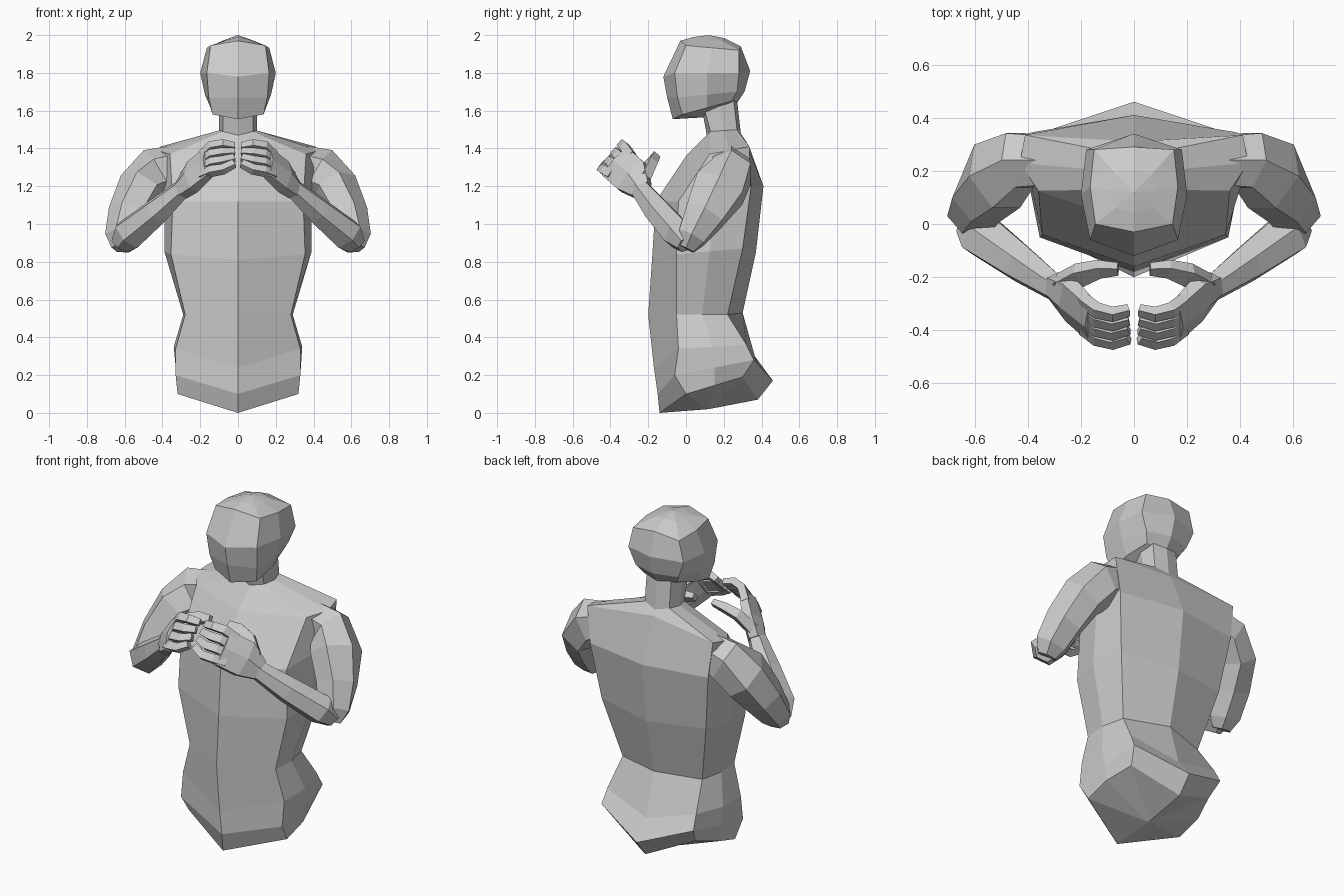
import bpy
import bmesh
import math
from mathutils import Vector

default_cube = bpy.data.objects.get("Cube")
if default_cube:
    bpy.data.objects.remove(default_cube, do_unlink=True)

# One plain clay grey for the whole figure
clay = bpy.data.materials.new("clay_grey")
clay.use_nodes = True
grey = (.6, .6, .6, 1)
clay.diffuse_color = grey
clay.node_tree.nodes["Principled BSDF"].inputs["Base Color"].default_value = grey


def loft(name, rings, start_tip=None, end_tip=None):
    """Skin a stack of equal rings and close both ends, flat or to a tip."""
    bm = bmesh.new()
    loops = [[bm.verts.new(point) for point in ring] for ring in rings]
    count = len(loops[0])
    for lower, upper in zip(loops, loops[1:]):
        for i in range(count):
            j = (i + 1) % count
            bm.faces.new((lower[i], lower[j], upper[j], upper[i]))
    for loop, tip in ((loops[0], start_tip), (loops[-1], end_tip)):
        if tip is None:
            bm.faces.new(loop)
        else:
            centre = bm.verts.new(tip)
            for i in range(count):
                bm.faces.new((loop[i], loop[(i + 1) % count], centre))
    bmesh.ops.recalc_face_normals(bm, faces=bm.faces)
    mesh = bpy.data.meshes.new(name)
    bm.to_mesh(mesh)
    bm.free()
    mesh.materials.append(clay)
    part = bpy.data.objects.new(name, mesh)
    bpy.context.collection.objects.link(part)
    return part


def body_ring(front, front_corner, side_width, back_corner, back):
    """Symmetric eight-point ring; the side point sits between the corners."""
    corner_a, corner_b = Vector(front_corner), Vector(back_corner)
    side = (corner_a + corner_b) / 2
    side.x = side_width
    half = [corner_a, side, corner_b]
    mirrored = [Vector((-p.x, p.y, p.z)) for p in reversed(half)]
    return [Vector((0, *front)), *half, Vector((0, *back)), *mirrored]


def limb(name, path, radii, sides, width_axis):
    """Tube along a path with a wide and a thin radius at every point."""
    points = [Vector(p) for p in path]
    rings = []
    for i, point in enumerate(points):
        ahead = points[min(i + 1, len(points) - 1)]
        behind = points[max(i - 1, 0)]
        tangent = (ahead - behind).normalized()
        thin = tangent.cross(Vector(width_axis)).normalized()
        wide = thin.cross(tangent)
        wide_radius, thin_radius = radii[i]
        ring = []
        for k in range(sides):
            angle = math.tau * (k + .5) / sides
            ring.append(point + wide * wide_radius * math.cos(angle)
                        + thin * thin_radius * math.sin(angle))
        rings.append(ring)
    return loft(name, rings)


# Torso, from the hips up to the base of the neck
torso_rings = [
    body_ring((-.14, 0), (.32, 0, .1), .32, (.27, .3, .19), (.38, .07)),
    body_ring((-.15, .1), (.33, -.06, .2), .33, (.3, .36, .28), (.46, .17)),
    body_ring((-.17, .24), (.33, -.04, .34), .34, (.29, .32, .36), (.37, .28)),
    body_ring((-.2, .52), (.28, -.05, .52), .29, (.26, .22, .52), (.3, .53)),
    body_ring((-.18, .81), (.355, -.05, .84), .39, (.34, .3, .87), (.37, .85)),
    body_ring((-.16, 1.12), (.345, -.04, 1.12), .39, (.385, .345, 1.2), (.41, 1.2)),
    body_ring((0, 1.36), (.36, .125, 1.37), .43, (.41, .335, 1.41), (.31, 1.45)),
    body_ring((.11, 1.47), (.08, .13, 1.49), .1, (.08, .27, 1.5), (.29, 1.48)),
]
loft("torso", torso_rings, (0, .12, .02), (0, .2, 1.5))

# Neck
neck_top = body_ring((.09, 1.58), (.08, .1, 1.6), .1, (.08, .25, 1.68), (.27, 1.66))
loft("neck", [torso_rings[-1], neck_top])

# Head, from the jaw to the crown
head_rings = [
    body_ring((-.07, 1.555), (.135, -.02, 1.58), .145, (.11, .24, 1.65), (.27, 1.64)),
    body_ring((-.1, 1.67), (.155, -.045, 1.67), .175, (.14, .27, 1.7), (.31, 1.7)),
    body_ring((-.12, 1.78), (.165, -.06, 1.8), .2, (.18, .28, 1.8), (.34, 1.81)),
    body_ring((-.03, 1.97), (.145, 0, 1.945), .165, (.15, .28, 1.92), (.29, 1.94)),
    body_ring((.04, 1.99), (.07, .06, 1.972), .08, (.07, .19, 1.97), (.2, 1.985)),
]
loft("head", head_rings, (0, .1, 1.565), (0, .12, 2))

# Arm parts are given for the left side and mirrored to the right
upper_arm = [(.26, .24, 1.34), (.43, .24, 1.275), (.515, .18, 1.19),
             (.575, .1, 1.05), (.605, .03, .93), (.61, 0, .87)]
upper_arm_radii = [(.1, .09), (.12, .135), (.155, .125), (.12, .115), (.085, .1), (.05, .06)]
forearm = [(.62, 0, .89), (.575, -.04, .945), (.425, -.15, 1.07), (.29, -.245, 1.19)]
forearm_radii = [(.05, .06), (.085, .095), (.075, .075), (.055, .05)]
palm = [(.3, -.235, 1.18), (.24, -.285, 1.25), (.155, -.37, 1.325)]
palm_radii = [(.065, .05), (.115, .055), (.115, .038)]
thumb = [(.27, -.23, 1.24), (.2, -.19, 1.32), (.13, -.17, 1.35), (.06, -.17, 1.36)]
thumb_radii = [(.055, .04), (.055, .035), (.042, .03), (.028, .022)]
index_finger = [(.19, -.29, 1.36), (.14, -.325, 1.41), (.08, -.34, 1.42), (.02, -.325, 1.41)]
little_finger = [(.19, -.39, 1.26), (.14, -.43, 1.28), (.08, -.445, 1.29), (.02, -.43, 1.32)]
finger_radii = [(.034, .03), (.032, .03), (.03, .028), (.026, .022)]
finger_names = ["index_finger", "middle_finger", "ring_finger", "little_finger"]
hand_axis = (0, .65, .76)

for label, sign in (("left", 1), ("right", -1)):
    def place(path):
        return [(sign * x, y, z) for x, y, z in path]

    # Arm
    limb(f"{label}_upper_arm", place(upper_arm), upper_arm_radii, 6, (0, 1, 0))
    limb(f"{label}_forearm", place(forearm), forearm_radii, 6, hand_axis)

    # Hand
    limb(f"{label}_palm", place(palm), palm_radii, 6, hand_axis)
    limb(f"{label}_thumb", place(thumb), thumb_radii, 4, hand_axis)
    for i, finger_name in enumerate(finger_names):
        blend = i / (len(finger_names) - 1)
        path = [Vector(a).lerp(Vector(b), blend)
                for a, b in zip(index_finger, little_finger)]
        limb(f"{label}_{finger_name}", place(path), finger_radii, 4, hand_axis)
